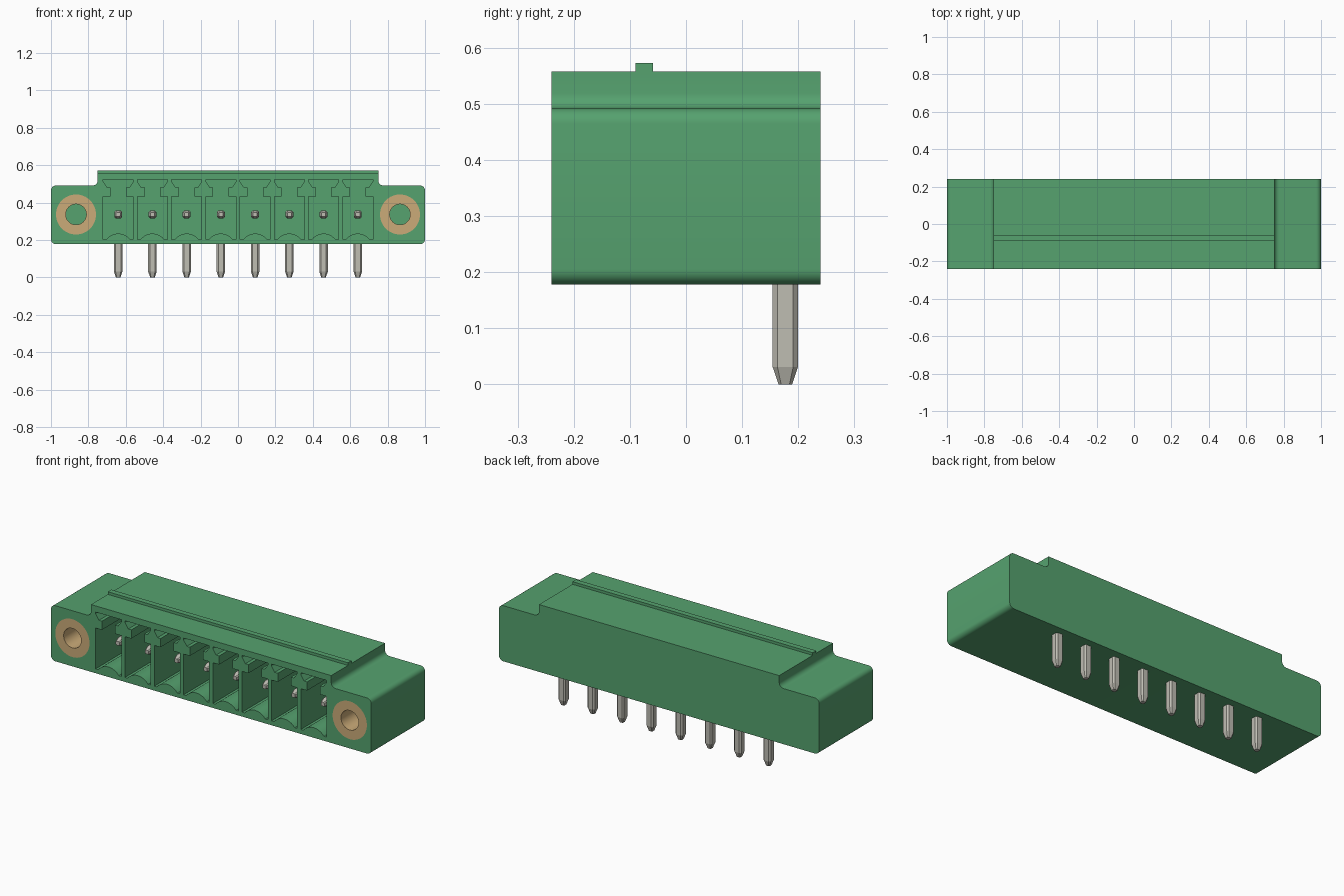
import bpy, bmesh, math

cube = bpy.data.objects.get("Cube")
if cube:
    bpy.data.objects.remove(cube, do_unlink=True)

FRONT, BACK = -0.24, 0.24
PIN_Z, PIN_Y = 0.337, 0.177
EAR_X = 0.866
PITCH = 0.183
POLES = [(i - 3.5) * PITCH for i in range(8)]


def material(name, rgb):
    m = bpy.data.materials.new(name)
    m.diffuse_color = (*rgb, 1)
    m.use_nodes = True
    m.node_tree.nodes["Principled BSDF"].inputs["Base Color"].default_value = (*rgb, 1)
    return m


green = material("green plastic", (0.092, 0.36, 0.158))
brass = material("brass", (0.60, 0.41, 0.19))
tin = material("tin", (0.52, 0.51, 0.45))


def arc(cx, cz, r, a0, a1, n=6):
    return [(cx + r * math.cos(math.radians(a0 + (a1 - a0) * i / n)),
             cz + r * math.sin(math.radians(a0 + (a1 - a0) * i / n))) for i in range(n + 1)]


def mirrored(half):
    """Close a right-hand outline with its mirror image."""
    return half + [(-x, z) for x, z in reversed(half) if abs(x) > 1e-6]


def loft(bm, rings, caps=True):
    """Skin a list of equal-length point rings."""
    loops = [[bm.verts.new(p) for p in ring] for ring in rings]
    n = len(loops[0])
    for a, b in zip(loops, loops[1:]):
        for i in range(n):
            bm.faces.new((a[i], a[(i + 1) % n], b[(i + 1) % n], b[i]))
    if caps:
        bm.faces.new(loops[0])
        bm.faces.new(loops[-1])


def prism(bm, pts, y0, y1):
    loft(bm, [[(x, y, z) for x, z in pts] for y in (y0, y1)])


def to_object(bm, name, mat):
    bmesh.ops.recalc_face_normals(bm, faces=bm.faces)
    me = bpy.data.meshes.new(name)
    bm.to_mesh(me)
    bm.free()
    me.materials.append(mat)
    ob = bpy.data.objects.new(name, me)
    bpy.context.collection.objects.link(ob)
    return ob


def select(ob):
    bpy.ops.object.select_all(action='DESELECT')
    ob.select_set(True)
    bpy.context.view_layer.objects.active = ob


# Housing: rounded ears, filleted step up to the raised middle
R = 0.027
half = [(0, 0.178)]
half += arc(1 - R, 0.178 + R, R, -90, 0)
half += arc(1 - R, 0.492 - R, R, 0, 90)
half += arc(0.75 + R, 0.492 + R, R, 270, 180)
half += [(0.75, 0.558), (0, 0.558)]
bm = bmesh.new()
prism(bm, mirrored(half), FRONT, BACK)
housing = to_object(bm, "housing", green)

# Cutter: keyed pole pockets and bores for the threaded inserts
hump_r = (0.064 ** 2 + 0.032 ** 2) / (2 * 0.032)
hump_a = math.degrees(math.asin(0.064 / hump_r))
pocket = arc(0, 0.235 - hump_r, hump_r, 90, 90 - hump_a, 5)
pocket += [(0.08, 0.203), (0.08, 0.433), (0.041, 0.433), (0.041, 0.482),
           (0.06, 0.482), (0.08, 0.512), (0.08, 0.523)]
pocket = mirrored(pocket)
bm = bmesh.new()
for cx in POLES:
    prism(bm, [(x + cx, z) for x, z in pocket], FRONT - 0.1, 0.12)
for s in (-1, 1):
    prism(bm, arc(s * EAR_X, PIN_Z, 0.107, 0, 352.5, 47), FRONT - 0.1, 0.1)
cutter = to_object(bm, "pocket_cutter", green)
cutter.hide_render = True

mod = housing.modifiers.new("pockets", 'BOOLEAN')
mod.operation = 'DIFFERENCE'
mod.solver = 'EXACT'
mod.object = cutter
select(housing)
bpy.ops.object.modifier_apply(modifier=mod.name)
bpy.data.objects.remove(cutter, do_unlink=True)
bpy.ops.object.shade_smooth_by_angle(angle=math.radians(30))

# Coding rib along the top
bm = bmesh.new()
rib = [(-0.75, 0.55), (0.75, 0.55), (0.75, 0.573), (-0.75, 0.573)]
prism(bm, rib, -0.09, -0.059)
to_object(bm, "top_rib", green)

# Threaded inserts: tubes flush with the front face
for side, s in (("left", 1), ("right", -1)):
    bm = bmesh.new()
    rings = []
    for r, y in ((0.107, 0.1), (0.107, FRONT), (0.055, FRONT), (0.055, 0.1), (0.107, 0.1)):
        rings.append([(x, y, z) for x, z in arc(s * EAR_X, PIN_Z, r, 0, 352.5, 47)])
    loft(bm, rings, caps=False)
    bmesh.ops.remove_doubles(bm, verts=bm.verts, dist=1e-5)
    insert = to_object(bm, side + "_insert", brass)
    select(insert)
    bpy.ops.object.shade_smooth_by_angle(angle=math.radians(30))


# Pins: chamfered square bars with tapered tips, bent inside the housing
def section(h):
    c = h * 0.62
    return [(h, -c), (h, c), (c, h), (-c, h), (-h, c), (-h, -c), (-c, -h), (c, -h)]


bm = bmesh.new()
loft(bm, [[(u, PIN_Y + v, z) for u, v in section(h)]
          for z, h in ((0, 0.012), (0.031, 0.0225), (PIN_Z + 0.02, 0.0225))])
loft(bm, [[(u, y, PIN_Z + v) for u, v in section(h)]
          for y, h in ((-0.16, 0.011), (-0.13, 0.021), (PIN_Y, 0.021))])
pin = to_object(bm, "pin_1", tin)
pin.location.x = POLES[0]
for i, cx in enumerate(POLES[1:], 2):
    ob = bpy.data.objects.new(f"pin_{i}", pin.data)
    ob.location.x = cx
    bpy.context.collection.objects.link(ob)
